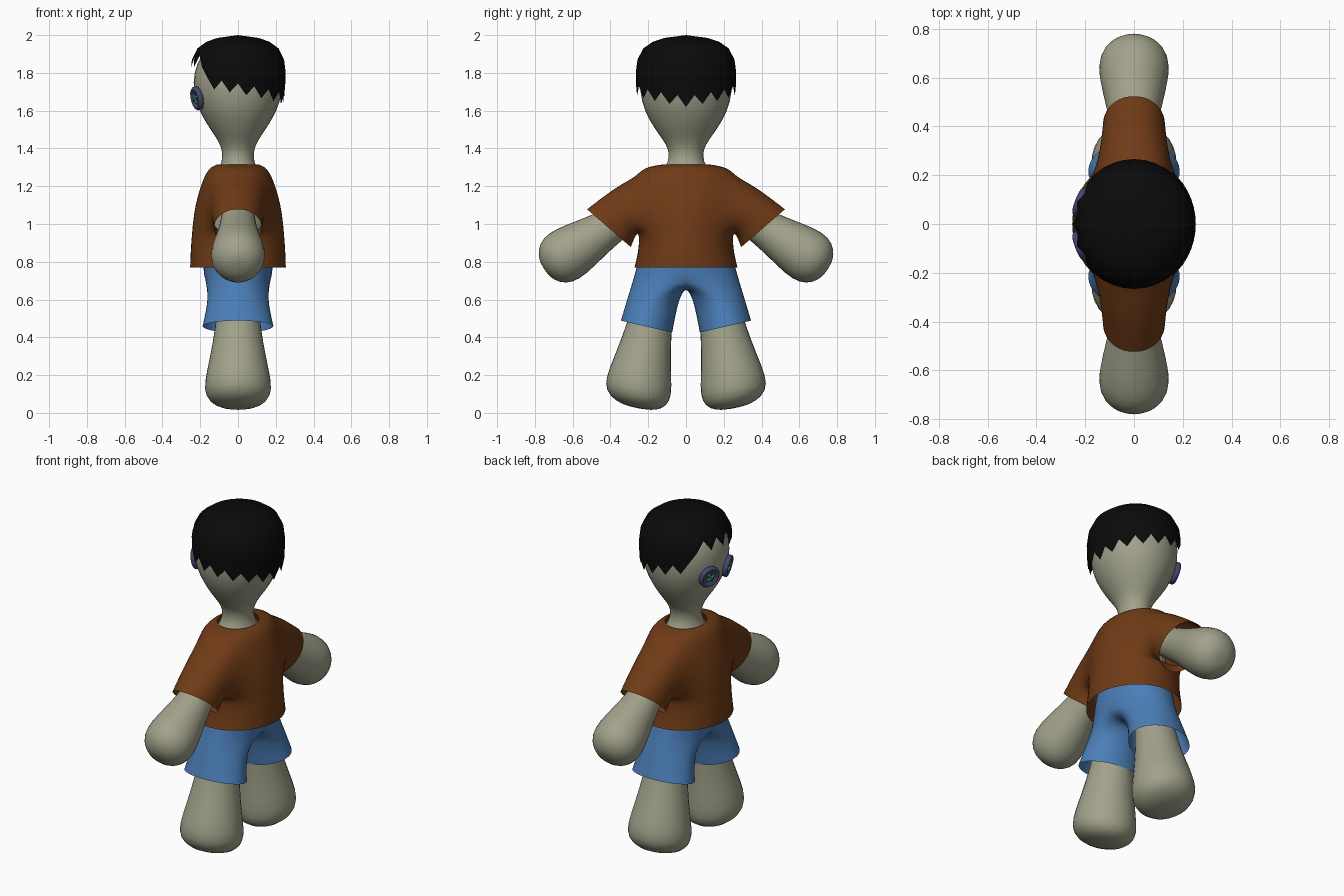
import bpy
from math import sin, cos, radians, pi
from mathutils import Vector as V

if "Cube" in bpy.data.objects:
    bpy.data.objects.remove(bpy.data.objects["Cube"])


def material(name, rgb):
    m = bpy.data.materials.new(name)
    m.diffuse_color = (*rgb, 1)
    m.use_nodes = True
    m.node_tree.nodes["Principled BSDF"].inputs["Base Color"].default_value = m.diffuse_color
    return m


SKIN = material("cloth_skin", (0.36, 0.36, 0.26))
BROWN = material("brown", (0.16, 0.043, 0.008))
BLUE = material("blue", (0.07, 0.21, 0.48))
BLACK = material("black", (0.003, 0.003, 0.003))
SLATE = material("slate", (0.06, 0.06, 0.16))
GREEN = material("green", (0.02, 0.35, 0.14))


def build(name, verts, faces, mat, levels=1):
    me = bpy.data.meshes.new(name)
    me.from_pydata([tuple(v) for v in verts], [], faces)
    me.materials.append(mat)
    ob = bpy.data.objects.new(name, me)
    bpy.context.collection.objects.link(ob)
    bpy.context.view_layer.objects.active = ob
    bpy.ops.object.select_all(action='DESELECT')
    ob.select_set(True)
    bpy.ops.object.mode_set(mode='EDIT')
    bpy.ops.mesh.select_all(action='SELECT')
    bpy.ops.mesh.normals_make_consistent(inside=False)
    bpy.ops.object.mode_set(mode='OBJECT')
    bpy.ops.object.shade_smooth()
    if levels:
        sub = ob.modifiers.new("smooth", 'SUBSURF')
        sub.levels = sub.render_levels = levels
    return ob


def ring(c, u, v, angles):
    return [V(c) + V(u) * cos(radians(a)) + V(v) * sin(radians(a)) for a in angles]


def bridge(a, b):
    n = len(a)
    return [(a[i], a[(i + 1) % n], b[(i + 1) % n], b[i]) for i in range(n)]


def loft(name, rings, mat, n=16, levels=1):
    # rings: (centre, u, v); both ends closed
    verts, faces = [], []
    for k, (c, u, v) in enumerate(rings):
        verts += ring(c, u, v, [360 * i / n for i in range(n)])
        if k:
            faces += bridge(range((k - 1) * n, k * n), range(k * n, (k + 1) * n))
    faces += [tuple(range(n)), tuple(range((len(rings) - 1) * n, len(rings) * n))]
    return build(name, verts, faces, mat, levels)


def upright(profile):
    return [((0, 0, z), (rx, 0, 0), (0, ry, 0)) for z, rx, ry in profile]


# head, neck and hidden torso
loft("head_and_torso", upright([
    (0.72, .1, .15), (0.75, .14, .2), (1.0, .18, .2), (1.2, .15, .19), (1.28, .11, .13),
    (1.33, .085, .093), (1.39, .085, .092), (1.44, .105, .12), (1.5, .15, .167),
    (1.6, .213, .228), (1.7, .242, .25), (1.8, .242, .25), (1.9, .2, .21),
    (1.95, .13, .14), (1.965, .05, .05)]), SKIN)

# arms and legs
for s, side in ((1, "left"), (-1, "right")):
    d, w = V((0, .84 * s, -.54)), V((0, .54 * s, .84))
    loft(side + "_arm", [(V((0, .63 * s, .84)) + d * t, (r, 0, 0), w * r) for t, r in (
        (-.5, .085), (-.32, .092), (-.2, .11), (-.08, .137), (.02, .152),
        (.09, .132), (.133, .08), (.145, .03))], SKIN)
    w = V((0, .98 * s, .17))
    loft(side + "_leg", [((0, y * s, z), (r, 0, 0), w * r) for y, z, r in (
        (.15, .75, .1), (.17, .6, .108), (.195, .45, .123), (.225, .3, .15), (.25, .16, .183),
        (.255, .09, .178), (.25, .04, .13), (.245, .022, .05))], SKIN)

# shirt: torso tube with side openings extended into sleeves
verts, faces = [], []
torso = [(.77, .265, .285), (.86, .262, .262), (.95, .255, .258), (1.1, .24, .27),
         (1.25, .19, .275), (1.3, .155, .235), (1.315, .115, .13)]
for z, rx, ry in torso:
    verts += ring((0, 0, z), (rx, 0, 0), (0, ry, 0), [15 + 30 * j for j in range(12)])
for k in range(6):
    for j, q in enumerate(bridge(range(k * 12, k * 12 + 12), range(k * 12 + 12, k * 12 + 24))):
        if not (k in (2, 3) and j in (1, 2, 3, 7, 8, 9)):
            faces.append(q)
hole = [(2, 1), (2, 2), (2, 3), (2, 4), (3, 4), (4, 4), (4, 3), (4, 2), (4, 1), (3, 1)]
angles = [-35, -70, -110, -145, 180, 145, 110, 70, 35, 0]
for s in (1, -1):
    loop = [k * 12 + (j if s > 0 else 11 - j) for k, j in hole]
    for c, rx, w in (((0, .315 * s, 1.075), .145, (0, .055 * s, .135)),
                     ((0, .408 * s, .978), .135, (0, .125 * s, .108))):
        new = range(len(verts), len(verts) + 10)
        verts += ring(c, (rx, 0, 0), w, angles)
        faces += bridge(loop, new)
        loop = new
build("shirt", verts, faces, BROWN, 2)

# shorts: waist tube split by a crotch strip into two flared legs
verts, faces = [], []
for k, (z, rx, ry) in enumerate([(.93, .18, .22), (.81, .198, .262), (.71, .185, .29)]):
    verts += ring((0, 0, z), (rx, 0, 0), (0, ry, 0), [30 * i for i in range(12)])
    if k:
        faces += bridge(range(k * 12 - 12, k * 12), range(k * 12, k * 12 + 12))
verts += [V((x, 0, .68)) for x in (-.09, 0, .09)]
angles = [30 * i for i in range(7)] + [225, 270, 315]
for s in (1, -1):
    loop = [24 + (i if s > 0 else (12 - i) % 12) for i in range(7)] + [36, 37, 38]
    for c, rx, w in (((0, .172 * s, .6), .165, (0, .143 * s, .01)),
                     ((0, .205 * s, .456), .2, (0, .146 * s, .034))):
        new = range(len(verts), len(verts) + 10)
        verts += ring(c, (rx, 0, 0), w, angles)
        faces += bridge(loop, new)
        loop = new
build("shorts", verts, faces, BLUE, 2)

# hair cap with a jagged hairline, higher over the face (-x)
profile = [(1.55, .24), (1.62, .252), (1.7, .265), (1.8, .266), (1.87, .257), (1.93, .226),
           (1.965, .175), (1.985, .115), (2.0, .0)]


def hair_radius(z):
    for (z0, r0), (z1, r1) in zip(profile, profile[1:]):
        if z <= z1:
            return r0 + (r1 - r0) * (z - z0) / (z1 - z0)
    return 0


verts, faces = [], []
N = 36
tops = [1.8, 1.87, 1.93, 1.965, 1.985]
for row in range(7):
    for i in range(N):
        a = 2 * pi * i / N
        off = abs(180 - 360 * i / N)        # degrees away from the face
        if off <= 42:
            low = 1.83 + (0.06 if i % 2 else 0)
        else:
            low = 1.72 - 0.1 * (off - 50) / 130 + (0.055 if i % 2 else 0)
        if row == 0:
            z = low
        elif row == 1:
            z = max(low + .03, 1.77)
        else:
            z = max(tops[row - 2], low + .01 * row + .02)
        r = hair_radius(z)
        verts.append(V((.95 * r * cos(a), r * sin(a), z)))
    if row:
        faces += bridge(range(row * N - N, row * N), range(row * N, row * N + N))
verts.append(V((0, 0, 2.0)))
faces += [(6 * N + i, 6 * N + (i + 1) % N, 7 * N) for i in range(N)]
build("hair", verts, faces, BLACK, 0)

# button eyes with crossed thread
for s, side in ((1, "left"), (-1, "right")):
    n = V((-.91, .34 * s, -.2)).normalized()
    u = V((0, 0, 1)).cross(n).normalized()
    v = n.cross(u)
    c = V((-.218, .088 * s, 1.665))
    loft(side + "_button_eye", [(c + n * t, u * r, v * r) for t, r in (
        (-.02, .05), (-.012, .062), (.006, .064), (.014, .056), (.013, .047),
        (.005, .042), (.005, .01))], SLATE, 20, 0)
    for k, ang in enumerate((30, 120)):
        p = u * cos(radians(ang)) + v * sin(radians(ang))
        q = n.cross(p)
        loft(f"{side}_thread_{k + 1}", [(c + n * (.01 + h) + p * t, q * .006, n * .006)
             for t, h in ((-.032, -.008), (-.022, .002), (.022, .002), (.032, -.008))], GREEN, 6, 0)
